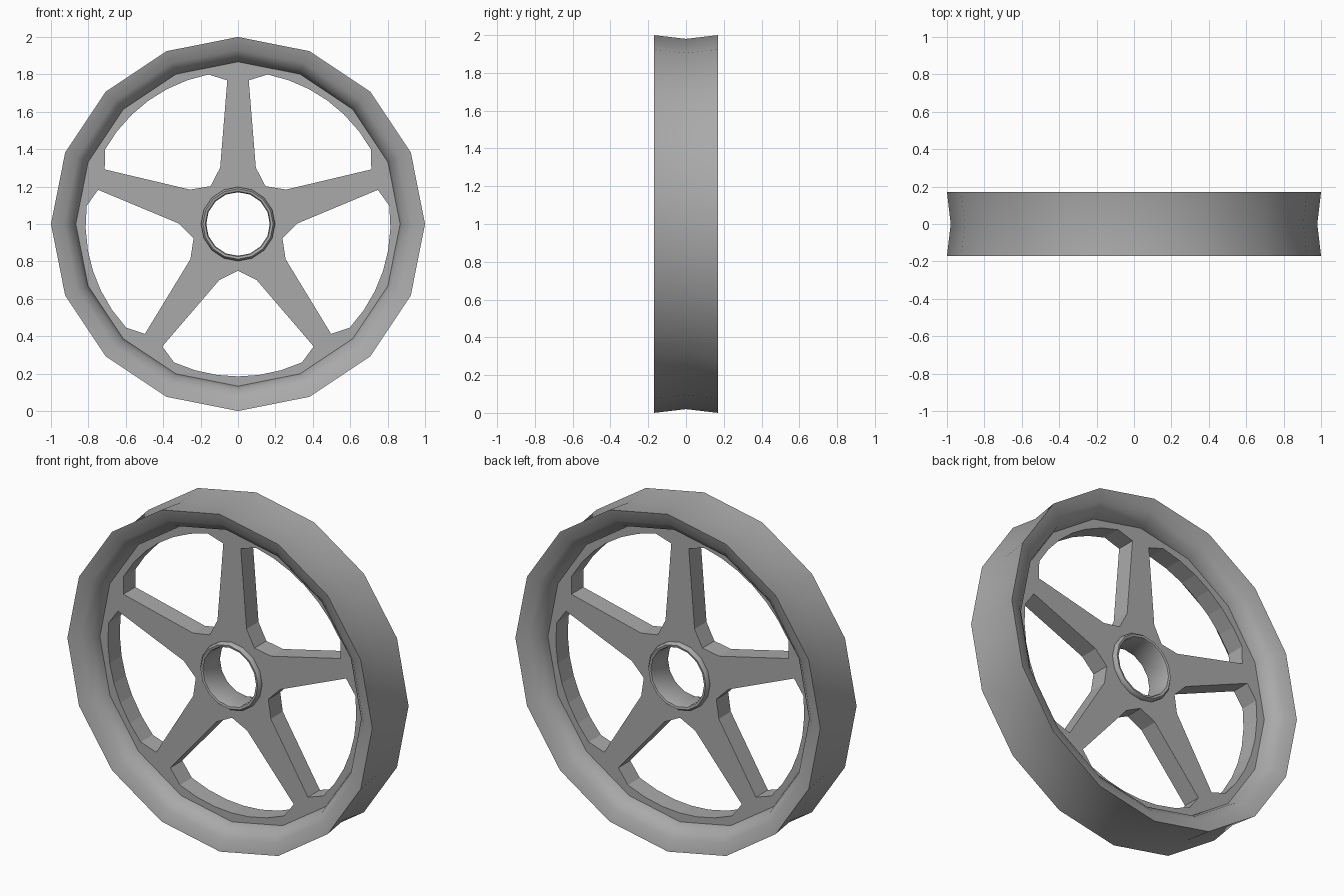
import bpy, bmesh
from math import sin, cos, tau, radians

cube = bpy.data.objects.get("Cube")
if cube:
    bpy.data.objects.remove(cube, do_unlink=True)

SIDES = 16
PLATE = 0.056  # half thickness of the spoke plate

grey = bpy.data.materials.new("plain grey")
grey.use_nodes = True
grey.diffuse_color = (0.4, 0.4, 0.4, 1)
grey.node_tree.nodes["Principled BSDF"].inputs["Base Color"].default_value = grey.diffuse_color


def select_only(obj):
    bpy.ops.object.select_all(action="DESELECT")
    obj.select_set(True)
    bpy.context.view_layer.objects.active = obj


def lathe(name, profile, angle):
    """Spin a closed (radius, y) profile round the axle."""
    bm = bmesh.new()
    rings = []
    for i in range(SIDES):
        a = tau * i / SIDES
        rings.append([bm.verts.new((r * cos(a), y, r * sin(a) + 1)) for r, y in profile])
    n = len(profile)
    for i in range(SIDES):
        p, q = rings[i], rings[(i + 1) % SIDES]
        for j in range(n):
            k = (j + 1) % n
            bm.faces.new((p[j], p[k], q[k], q[j]))
    bmesh.ops.recalc_face_normals(bm, faces=bm.faces)
    mesh = bpy.data.meshes.new(name)
    bm.to_mesh(mesh)
    bm.free()
    mesh.materials.append(grey)
    obj = bpy.data.objects.new(name, mesh)
    bpy.context.collection.objects.link(obj)
    select_only(obj)
    bpy.ops.object.shade_smooth_by_angle(angle=radians(angle))
    return obj


def mirrored(half):
    """Add the other half of a profile across y = 0."""
    return half + [(r, -y) for r, y in reversed(half) if y]


# Rim with a shallow groove in the tread and rounded flanges
lathe("rim", mirrored([(0.98, 0), (1, 0.17), (0.93, 0.15), (0.885, 0.11), (0.865, 0.05)]), 35)

# Hub tube with a rounded lip at each end
lathe("hub", mirrored([(0.198, 0.05), (0.198, 0.07), (0.188, 0.083), (0.175, 0.08), (0.17, 0.065)]), 50)

# Spoke plate: a disc outline with five windows and a bore
curve = bpy.data.curves.new("spokes", "CURVE")
curve.dimensions = "2D"
curve.fill_mode = "BOTH"
curve.extrude = PLATE


def outline(points):
    spline = curve.splines.new("POLY")
    spline.points.add(len(points) - 1)
    for target, (x, z) in zip(spline.points, points):
        target.co = (x, z, 0, 1)
    spline.use_cyclic_u = True


def circle(radius):
    return [(radius * cos(tau * i / SIDES), radius * sin(tau * i / SIDES)) for i in range(SIDES)]


outline(circle(0.88))
outline(circle(0.185))
side = [(0.10, 0.30), (0.405, 0.655)]
side += [(0.815 * sin(radians(a)), 0.815 * cos(radians(a))) for a in (24.8, 16.5, 8)]
window = [(0, 0.25)] + side + [(0, 0.815)] + [(-x, z) for x, z in reversed(side)]
for i in range(5):
    a = tau * (i + 0.5) / 5
    outline([(x * cos(a) - z * sin(a), x * sin(a) + z * cos(a)) for x, z in window])

curve.materials.append(grey)
spokes = bpy.data.objects.new("spokes", curve)
bpy.context.collection.objects.link(spokes)
spokes.rotation_euler.x = radians(90)
spokes.location.z = 1
select_only(spokes)
bpy.ops.object.convert(target="MESH")
bpy.ops.object.shade_flat()
